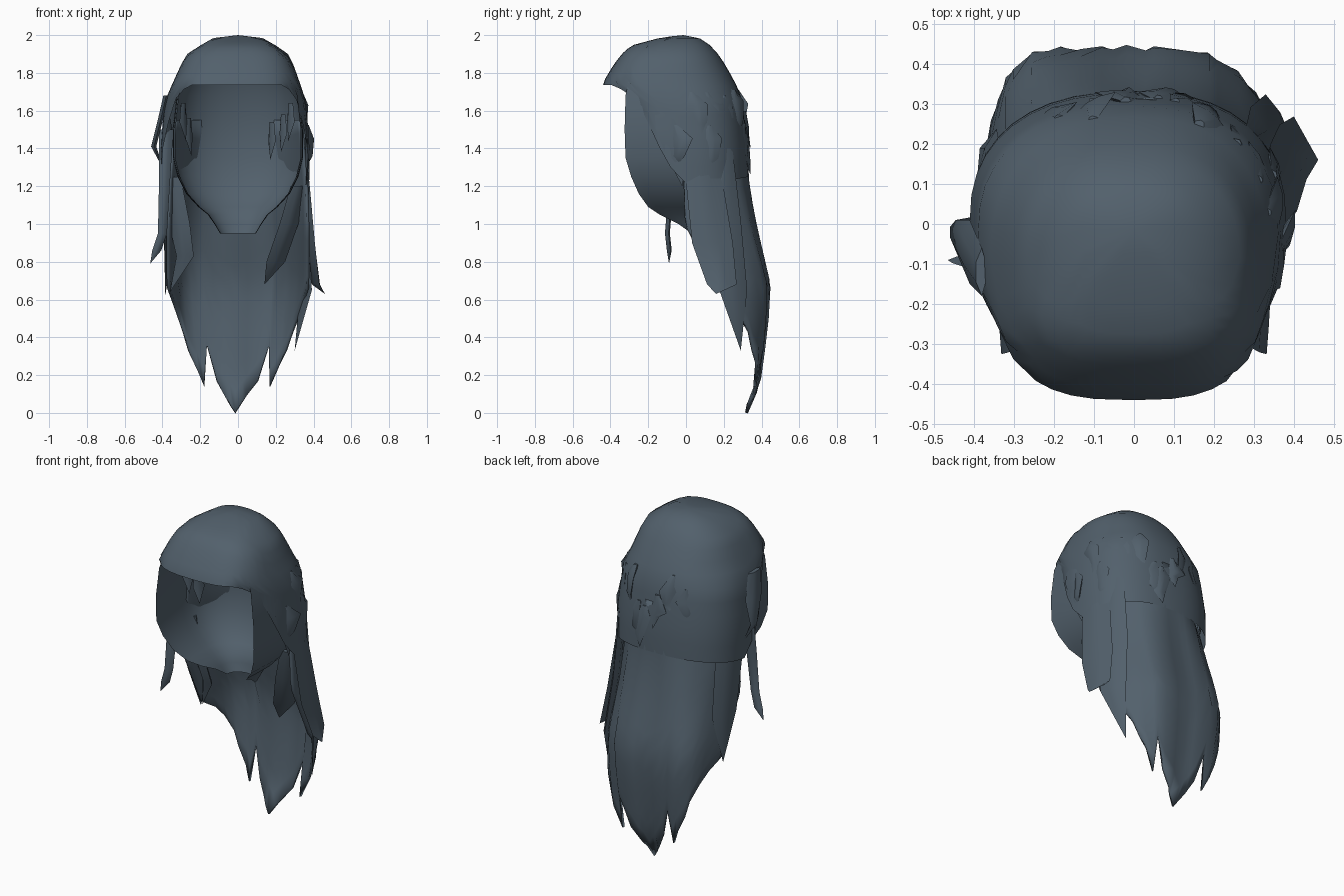
import bpy, bmesh, math, random
from mathutils import Vector

if "Cube" in bpy.data.objects:
    bpy.data.objects.remove(bpy.data.objects["Cube"])

random.seed(4)
hair = bpy.data.materials.new("slate_hair")
hair.diffuse_color = (0.085, 0.118, 0.150, 1)
hair.use_nodes = True
hair.node_tree.nodes["Principled BSDF"].inputs["Base Color"].default_value = hair.diffuse_color


def lerp(table, z, k=1):
    """Read column k of a table sorted by falling first value."""
    if z >= table[0][0]:
        return table[0][k]
    for a, b in zip(table, table[1:]):
        if z >= b[0]:
            return a[k] + (b[k] - a[k]) * (a[0] - z) / (a[0] - b[0])
    return table[-1][k]


def finish(name, bm, angle=50, recalc=False):
    if recalc:
        bmesh.ops.recalc_face_normals(bm, faces=bm.faces)
    mesh = bpy.data.meshes.new(name)
    bm.to_mesh(mesh)
    bm.free()
    mesh.materials.append(hair)
    ob = bpy.data.objects.new(name, mesh)
    bpy.context.collection.objects.link(ob)
    bpy.ops.object.select_all(action='DESELECT')
    ob.select_set(True)
    bpy.context.view_layer.objects.active = ob
    bpy.ops.object.shade_smooth_by_angle(angle=math.radians(angle))
    return ob


def sheet(bm, grid, closed=False):
    """Join neighbouring columns of vertices with quads."""
    for p, q in zip(grid, grid[1:] + (grid[:1] if closed else [])):
        for j in range(len(p) - 1):
            bm.faces.new((p[j], p[j + 1], q[j + 1], q[j]))


def lock(name, path, angle, thick=.025):
    """Tapered strand; path rows are (x, y, z, half width), wide along angle."""
    bm = bmesh.new()
    wide = Vector((math.cos(angle), math.sin(angle), 0))
    out = Vector((-wide.y, wide.x, 0))
    rings = []
    for x, y, z, w in path[:-1]:
        rings.append([bm.verts.new(Vector((x, y, z)) + wide * w * u + out * thick * v)
                      for u, v in ((-1, 0), (-.4, 1), (.4, 1), (1, 0), (.3, -.8), (-.3, -.8))])
    tip = bm.verts.new(path[-1][:3])
    for r, s in zip(rings, rings[1:]):
        for i in range(6):
            bm.faces.new((r[i], r[(i + 1) % 6], s[(i + 1) % 6], s[i]))
    for i in range(6):
        bm.faces.new((rings[-1][i], rings[-1][(i + 1) % 6], tip))
    bm.faces.new(rings[0])
    return finish(name, bm, 50, recalc=True)


# Outer scalp (z, half width, front y, back y): short over the brow, long behind
cap_prof = [(2.0, 0, -.03, .0), (1.985, .13, -.14, .07), (1.945, .20, -.29, .13),
            (1.9, .265, -.34, .17), (1.84, .295, -.385, .21), (1.74, .33, -.445, .265),
            (1.65, .36, -.35, .30), (1.4, .38, -.32, .33), (1.1, .375, -.30, .335)]
cap_hem = [(1, 1.735), (.75, 1.735), (.55, 1.64), (.42, 1.5), (.25, 1.36), (0, 1.2), (-1, 1.25)]
bm = bmesh.new()
apex = bm.verts.new((0, -.015, 2))
grid = []
for i in range(40):
    a = 2 * math.pi * i / 40
    c, s = math.cos(a), math.sin(a)
    p = .68 if s < 0 else .85
    col = [apex]
    for j in range(1, 13):
        z = 2 - (2 - lerp(cap_hem, -s)) * (j / 12) ** 1.5
        w, f, b = (lerp(cap_prof, z, k) for k in (1, 2, 3))
        if c < 0:
            w *= 1 + .08 * min(1, max(0, (1.95 - z) / .3))
        col.append(bm.verts.new((w * math.copysign(abs(c) ** p, c),
                                 (f + b) / 2 + (b - f) / 2 * math.copysign(abs(s) ** p, s), z)))
    grid.append(col)
for p, q in zip(grid, grid[1:] + grid[:1]):
    bm.faces.new((apex, p[1], q[1]))
sheet(bm, [c[1:] for c in grid], closed=True)
finish("scalp_cap", bm, 60)

# Hood lining: cheek flaps running forward from the back, open over the face
hood_prof = [(1.78, .29, -.30, .21), (1.68, .325, -.32, .25), (1.5, .345, -.325, .27), (1.35, .345, -.32, .27),
             (1.25, .32, -.29, .25), (1.16, .275, -.25, .22), (1.09, .21, -.20, .17),
             (1.05, .16, -.14, .13), (1.0, .125, -.04, .12), (.95, .095, .03, .105)]
bm = bmesh.new()
grid = []
for i in range(25):
    t = i / 12 - 1                       # -1 left front edge, 0 back, 1 right front edge
    col = []
    for z, w, f, b in hood_prof:
        m = b - .8 * w if b - .8 * w > f else f
        if abs(t) > .6:                  # straight cheek
            k = (abs(t) - .6) / .4
            x, y = math.copysign(w * (1 - .04 * k * k), t), m + (f - m) * k
        else:                            # rounded back
            a = t / .6 * math.pi / 2
            x, y = w * math.copysign(abs(math.sin(a)) ** .9, a), m + (b - m) * math.cos(a) ** .9
        col.append(bm.verts.new((x, y, z)))
    grid.append(col)
sheet(bm, grid)
finish("hood_lining", bm, 60)

# Long hair down the back, curved round the sides, with a ragged hem
back = [(1.55, .335, .315, .32), (1.2, .365, .335, .33), (1.0, .37, .37, .36), (.68, .37, .445, .28),
        (.5, .35, .435, .2), (.33, .325, .415, .13), (.15, .31, .39, .08), (.0, .28, .325, .02)]
hem = [(1, .66), (.9, .52), (.8, .33), (.58, .14), (.5, .36), (.36, .17), (.22, .08), (.05, .0),
       (-.08, .06), (-.34, .17), (-.5, .36), (-.55, .14), (-.78, .33), (-.9, .5), (-1, .66)]
hem = [(-u, z) for u, z in reversed(hem)]
bm = bmesh.new()
rows, us = 14, sorted([h[0] for h in hem] + [.7, -.68, .96, -.95, .85, -.85, -.98, .14, -.14])
grid = []
for n, u in enumerate(us):
    col = []
    for j in range(rows + 1):
        z = 1.55 + (lerp(hem, u) - 1.55) * j / rows
        w, y, d = (lerp(back, z, k) for k in (1, 2, 3))
        low = min(1, max(0, (1.35 - z) / .6))
        power = 2.8 + low * (5 if u < 0 else 1.2)
        pleat = .005 * (-1) ** n * min(1, j / 5)
        col.append(bm.verts.new((w * u, y - d * abs(u) ** power + pleat - .01, z)))
    grid.append(col)
sheet(bm, grid)
ob = finish("back_hair", bm, 60)
mod = ob.modifiers.new("thickness", 'SOLIDIFY')
mod.thickness, mod.offset = .016, 0

# Hanging locks: (name, path, direction of width)
side = math.pi / 2
lock("right_side_lock", [(.34, .08, 1.42, .04), (.36, .1, 1.2, .1), (.385, .14, .9, .11), (.415, .19, .68, .08),
                         (.46, .16, .63, 0)], side + .2, .018)
lock("right_rear_lock", [(.3, .2, 1.4, .05), (.33, .2, 1.0, .1), (.36, .25, .65, .08), (.3, .29, .33, 0)], side + .4, .02)
lock("right_inner_lock", [(.32, .04, 1.2, .05), (.27, .08, 1.0, .06), (.2, .16, .8, .06), (.14, .2, .68, 0)], .6, .02)
lock("left_side_lock", [(-.355, .08, 1.42, .04), (-.36, .1, 1.2, .1), (-.365, .15, .9, .09),
                        (-.385, .19, .62, 0)], side - .25, .018)
lock("left_inner_lock", [(-.34, .04, 1.25, .04), (-.31, .06, 1.0, .06), (-.28, .1, .83, .05), (-.36, .17, .64, 0)], -.4, .02)
lock("left_front_lock", [(-.38, -.04, 1.5, .04), (-.39, -.08, 1.2, .03), (-.4, -.1, .95, .025),
                         (-.43, -.09, .86, .025), (-.465, -.09, .79, 0)], .3, .012)
lock("left_temple_lock", [(-.38, -.12, 1.68, .06), (-.41, -.07, 1.55, .08), (-.445, -.02, 1.41, .03),
                          (-.39, .02, 1.28, 0)], side, .015)
lock("right_temple_lock", [(.34, -.1, 1.66, .07), (.365, -.08, 1.5, .08), (.37, -.05, 1.35, .05),
                           (.36, -.02, 1.2, 0)], side, .012)

# Short strands poking through inside the temples
for n, (x, y, z) in enumerate(((-.29, -.08, 1.64), (-.26, -.02, 1.56), (.28, -.04, 1.64), (.24, .06, 1.58), (.18, .13, 1.54))):
    lock("inner_strand_%d" % (n + 1), [(x, y, z, .02), (x, y + .01, z - .1, .035), (x * .95, y, z - .2, 0)],
         side + (.6 if x > 0 else -.6), .01)

# Loose tufts round the back and sides of the scalp
for n in range(16):
    a = math.radians(-10 + 200 * (n + random.uniform(.1, .9)) / 16)
    z = random.uniform(1.5, 1.74)
    path = []
    for k, w in enumerate((.015, .06, .035, 0)):
        zz = z - .075 * k * random.uniform(.8, 1.2)
        b = a + random.uniform(-.06, .06)
        r = random.uniform(-.005, .015)
        w0, f, bk = (lerp(cap_prof, zz, i) for i in (1, 2, 3))
        path.append(((w0 + r) * math.cos(b), (f + bk) / 2 + ((bk - f) / 2 + r) * math.sin(b), zz, w))
    lock("tuft_%d" % (n + 1), path, a + math.pi / 2 + random.uniform(-.3, .3), .014)
